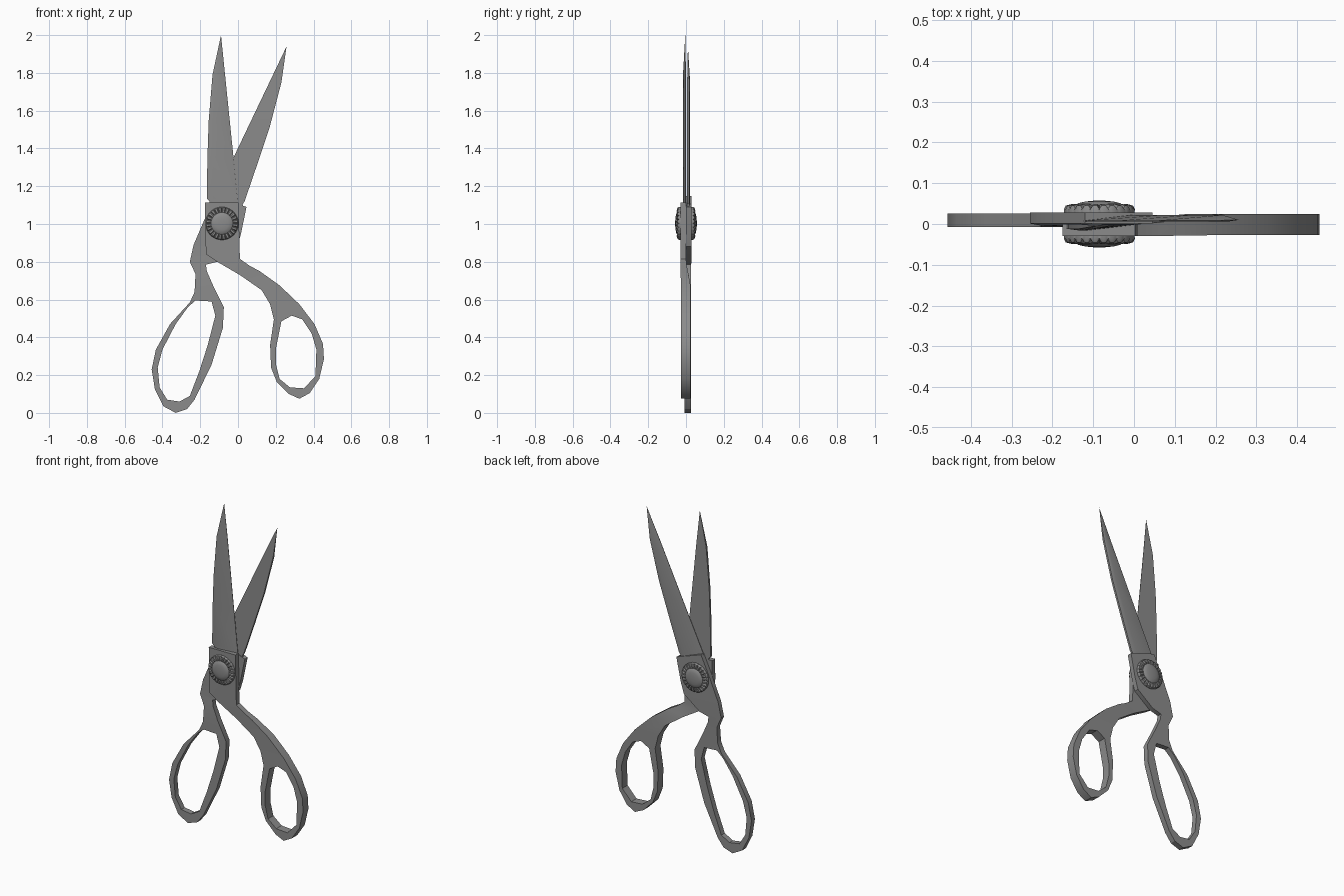
import bpy, bmesh, math
from mathutils import Vector

cube = bpy.data.objects.get("Cube")
if cube:
    bpy.data.objects.remove(cube, do_unlink=True)

steel = bpy.data.materials.new("brushed steel grey")
steel.use_nodes = True
colour = (0.26, 0.26, 0.26, 1)
steel.diffuse_color = colour
steel.node_tree.nodes["Principled BSDF"].inputs["Base Color"].default_value = colour


def finish(obj, angle=30):
    obj.data.materials.clear()
    obj.data.materials.append(steel)
    bpy.ops.object.select_all(action='DESELECT')
    obj.select_set(True)
    bpy.context.view_layer.objects.active = obj
    bpy.ops.object.shade_smooth_by_angle(angle=math.radians(angle))


def mesh_object(name, bm):
    bmesh.ops.recalc_face_normals(bm, faces=bm.faces[:])
    mesh = bpy.data.meshes.new(name)
    bm.to_mesh(mesh)
    bm.free()
    obj = bpy.data.objects.new(name, mesh)
    bpy.context.collection.objects.link(obj)
    return obj


def blend(z, low, high, bottom, top):
    t = min(1, max(0, (z - low) / (high - low)))
    return bottom + (top - bottom) * t


def handle(name, outline, hole, front, back):
    """Filled outline with a finger hole; front and back give y at height z."""
    curve = bpy.data.curves.new(name, 'CURVE')
    curve.dimensions = '2D'
    curve.fill_mode = 'BOTH'
    curve.extrude = 1
    for points in (outline, hole):
        spline = curve.splines.new('POLY')
        spline.points.add(len(points) - 1)
        spline.use_cyclic_u = True
        for point, (x, z) in zip(spline.points, points):
            point.co = (x, z, 0, 1)
    temp = bpy.data.objects.new(name + "_curve", curve)
    bpy.context.collection.objects.link(temp)
    bpy.context.view_layer.update()
    mesh = bpy.data.meshes.new_from_object(
        temp.evaluated_get(bpy.context.evaluated_depsgraph_get()))
    bpy.data.objects.remove(temp, do_unlink=True)
    bm = bmesh.new()
    bm.from_mesh(mesh)
    bpy.data.meshes.remove(mesh)
    for v in bm.verts:
        x, z, side = v.co
        v.co = (x, back(z) if side > 0 else front(z), z)
    bmesh.ops.remove_doubles(bm, verts=bm.verts[:], dist=0.0005)
    finish(mesh_object(name, bm))


def blade(name, spine, edge_base, tip, inner_y, side):
    """Wedge section: flat inner face, thick spine, thin cutting edge."""
    base, tip = Vector(edge_base), Vector(tip)
    bm = bmesh.new()
    rows = []
    for x, z in spine:
        outer = Vector((x, z))
        edge = base.lerp(tip, max(0, (z - base.y) / (tip.y - base.y)))
        ridge = outer.lerp(edge, 0.2)
        section = [(outer, 0), (edge, 0), (edge, 0.002), (ridge, 0.016), (outer, 0.012)]
        rows.append([bm.verts.new((p.x, inner_y + side * d, p.y)) for p, d in section])
    end = bm.verts.new((tip.x, inner_y + side * 0.004, tip.y))
    count = len(rows[0])
    for a, b in zip(rows, rows[1:]):
        for i in range(count):
            j = (i + 1) % count
            bm.faces.new((a[i], a[j], b[j], b[i]))
    for i in range(count):
        bm.faces.new((rows[-1][i], rows[-1][(i + 1) % count], end))
    bm.faces.new(rows[0])
    finish(mesh_object(name, bm))


def knob(name, side):
    """Domed pivot screw with a fluted rim."""
    teeth = 24
    steps = teeth * 4
    # radius, distance from the middle plane, flute depth
    profile = [(.086, .02, 0), (.087, .036, 0), (.083, .045, .008), (.068, .049, .009),
               (.058, .046, 0), (.052, .051, 0), (.035, .055, 0), (.015, .057, 0)]
    bm = bmesh.new()
    rings = []
    for radius, y, flute in profile:
        ring = []
        for i in range(steps):
            a = math.tau * i / steps
            drop = flute if i % 4 == 0 else 0
            ring.append(bm.verts.new((pivot.x + radius * math.cos(a), side * (y - drop),
                                      pivot.y + radius * math.sin(a))))
        rings.append(ring)
    for a, b in zip(rings, rings[1:]):
        for i in range(steps):
            j = (i + 1) % steps
            bm.faces.new((a[i], a[j], b[j], b[i]))
    bm.faces.new(rings[0])
    bm.faces.new(rings[-1])
    finish(mesh_object(name, bm), 35)


pivot = Vector((-0.085, 1.003))

# Front half: pivot block, swept arm and thumb ring
thumb_outline = [
    (-.175, 1.115), (.003, 1.115), (.01, .815), (.06, .78), (.115, .75), (.22, .675),
    (.325, .575), (.405, .47), (.45, .365), (.455, .285), (.43, .18), (.38, .105),
    (.325, .075), (.27, .1), (.205, .165), (.175, .24), (.17, .36), (.19, .495),
    (.17, .575), (.125, .65), (.01, .73), (-.11, .8), (-.17, .84)]
thumb_hole = [
    (.285, .515), (.34, .495), (.39, .42), (.415, .335), (.41, .195), (.35, .13),
    (.275, .135), (.22, .18), (.2, .26), (.2, .335), (.23, .485)]
handle("thumb_handle", thumb_outline, thumb_hole,
       lambda z: blend(z, .7, .8, -.027, -.03),
       lambda z: blend(z, .68, .8, .024, 0))

# Back half: pivot block, neck and long finger ring
finger_outline = [
    (-.12, 1.147), (.045, 1.09), (.015, .945), (-.005, .88), (-.11, .8), (-.17, .785),
    (-.165, .75), (-.13, .67), (-.075, .56), (-.08, .45), (-.14, .255), (-.23, .07),
    (-.27, .02), (-.33, 0), (-.395, .035), (-.44, .125), (-.457, .23), (-.435, .335),
    (-.36, .47), (-.255, .585), (-.23, .64), (-.225, .735), (-.255, .8), (-.235, .89),
    (-.177, 1.025)]
finger_hole = [
    (-.225, .595), (-.14, .59), (-.12, .515), (-.16, .36), (-.205, .22), (-.255, .09),
    (-.31, .06), (-.375, .07), (-.415, .135), (-.425, .24), (-.4, .335), (-.33, .47),
    (-.265, .56)]
handle("finger_handle", finger_outline, finger_hole,
       lambda z: blend(z, .7, .8, -.007, .001),
       lambda z: blend(z, .7, .8, .026, .028))

# Blades, each with a small notch above its block
blade("front_blade",
      [(-.15, 1.09), (-.15, 1.12), (-.165, 1.135), (-.162, 1.35), (-.155, 1.55), (-.135, 1.79)],
      (.002, 1.1), (-.09, 2), 0, -1)
blade("back_blade",
      [(.03, 1.08), (.025, 1.105), (.035, 1.12), (.1, 1.31), (.167, 1.51), (.23, 1.75)],
      (-.125, 1.14), (.257, 1.94), .006, 1)

# Pivot screw heads
knob("front_pivot_screw", -1)
knob("back_pivot_screw", 1)
